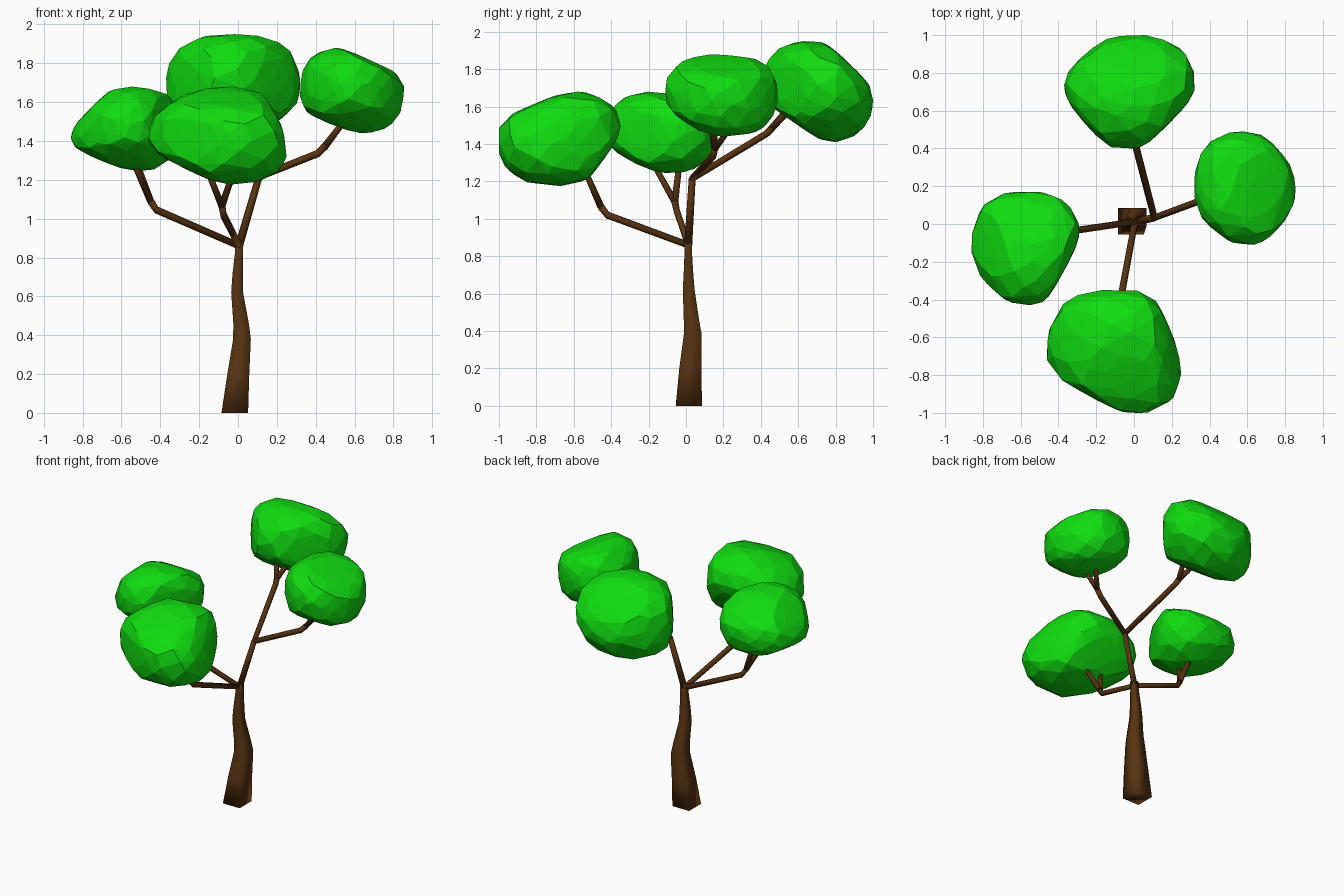
import bpy, bmesh, math, random
from mathutils import Vector

if "Cube" in bpy.data.objects:
    bpy.data.objects.remove(bpy.data.objects["Cube"])

random.seed(4)


def material(name, colour):
    m = bpy.data.materials.new(name)
    m.diffuse_color = (*colour, 1)
    m.use_nodes = True
    m.node_tree.nodes["Principled BSDF"].inputs["Base Color"].default_value = m.diffuse_color
    return m


BARK = material("bark brown", (0.10, 0.034, 0.006))
LEAF = material("leaf green", (0.005, 0.72, 0.005))


def finish(bm, name, mat, smooth=False):
    bmesh.ops.recalc_face_normals(bm, faces=bm.faces)
    me = bpy.data.meshes.new(name)
    bm.to_mesh(me)
    bm.free()
    me.materials.append(mat)
    for p in me.polygons:
        p.use_smooth = smooth
    ob = bpy.data.objects.new(name, me)
    bpy.context.collection.objects.link(ob)
    return ob


def loft(bm, rings):
    """Join rings of points into a closed tube."""
    rows = [[bm.verts.new(p) for p in r] for r in rings]
    n = len(rows[0])
    for a, b in zip(rows, rows[1:]):
        for i in range(n):
            j = (i + 1) % n
            bm.faces.new((a[i], a[j], b[j], b[i]))
    bm.faces.new(rows[0][::-1])
    bm.faces.new(rows[-1])


def branch(name, path, r0, r1, sides=6):
    pts = [Vector(p) for p in path]
    rings = []
    for i, p in enumerate(pts):
        t = (pts[min(i + 1, len(pts) - 1)] - pts[max(i - 1, 0)]).normalized()
        u = t.cross(Vector((0.31, 0.95, 0.05))).normalized()
        v = t.cross(u)
        r = r0 + (r1 - r0) * i / (len(pts) - 1)
        rings.append([p + r * (u * math.cos(a) + v * math.sin(a))
                      for a in (math.tau * k / sides for k in range(sides))])
    bm = bmesh.new()
    loft(bm, rings)
    finish(bm, name, BARK, True)


def leaf_clump(name, lo, hi, cuts, count=120, p=2.5):
    """Faceted rounded mass filling the box lo-hi; cuts are (normal, distance) flats."""
    pts = []
    for i in range(count):
        z = 1 - 2 * (i + 0.5) / count
        a = i * math.pi * (3 - math.sqrt(5))
        s = math.sqrt(1 - z * z)
        d = Vector((s * math.cos(a), s * math.sin(a), z))
        d += Vector([random.uniform(-0.09, 0.09) for _ in range(3)])
        d.normalize()
        r = sum(abs(c) ** p for c in d) ** (-1 / p)
        for n, dist in cuts:
            k = d.dot(Vector(n).normalized())
            if k > 0.05:
                # soft minimum keeps the flats gently curved
                r = (r ** -12 + (dist / k) ** -12) ** (-1 / 12)
        pts.append(d * r)
    low = [min(q[k] for q in pts) for k in range(3)]
    top = [max(q[k] for q in pts) for k in range(3)]
    bm = bmesh.new()
    for q in pts:
        bm.verts.new([lo[k] + (hi[k] - lo[k]) * (q[k] - low[k]) / (top[k] - low[k])
                      for k in range(3)])
    res = bmesh.ops.convex_hull(bm, input=bm.verts)
    loose = [v for v in bm.verts if not v.link_faces]
    bmesh.ops.delete(bm, geom=loose, context='VERTS')
    finish(bm, name, LEAF)


# Trunk: square sections as (z, x0, x1, y0, y1)
sections = [(0, -0.085, 0.052, -0.055, 0.085), (0.2, -0.055, 0.058, -0.036, 0.083),
            (0.38, -0.025, 0.066, -0.012, 0.084), (0.46, -0.024, 0.056, -0.012, 0.07),
            (0.62, -0.035, 0.026, -0.017, 0.046), (0.72, -0.028, 0.025, -0.012, 0.038),
            (0.82, -0.016, 0.026, -0.008, 0.032), (0.89, -0.012, 0.028, -0.006, 0.03)]
bm = bmesh.new()
loft(bm, [[(x0, y0, z), (x1, y0, z), (x1, y1, z), (x0, y1, z)]
          for z, x0, x1, y0, y1 in sections])
finish(bm, "trunk", BARK, True)

# Limbs from the trunk fork, each ending in two twigs
fork = (0.005, 0.012, 0.86)
upper = (0.108, 0.033, 1.215)
branch("upper_trunk", [fork, upper], 0.022, 0.019)
limbs = {
    "left": (fork, (-0.42, -0.05, 1.045), (-0.45, -0.06, 1.09),
             [(-0.56, -0.2, 1.34), (-0.54, -0.03, 1.34)]),
    "front": (fork, (-0.075, -0.42, 1.02), (-0.083, -0.455, 1.065),
              [(-0.17, -0.55, 1.28), (-0.01, -0.55, 1.28)]),
    "right": (upper, (0.41, 0.145, 1.335), (0.45, 0.155, 1.375),
              [(0.56, 0.13, 1.52), (0.56, 0.26, 1.52)]),
    "back": (upper, (0.005, 0.43, 1.455), (-0.005, 0.46, 1.485),
             [(0.04, 0.59, 1.62), (-0.09, 0.57, 1.62)]),
}
for side, (start, bend, split, tips) in limbs.items():
    branch(side + "_limb", [start, bend, split], 0.018, 0.02)
    for i, tip in enumerate(tips):
        branch(f"{side}_twig_{i + 1}", [split, tip], 0.019, 0.015)

# Leaf clumps
leaf_clump("front_leaves", (-0.46, -1.0, 1.175), (0.25, -0.35, 1.68),
           [((0.93, 0.35, 0), 0.82), ((-0.53, -0.85, 0), 0.8), ((-0.59, 0, -0.81), 0.83),
            ((0.93, 0, 0.36), 0.86), ((0, 0.87, -0.48), 0.82), ((0, -0.49, 0.87), 0.82),
            ((-0.7, 0, 0.7), 0.95)])
leaf_clump("left_leaves", (-0.86, -0.43, 1.245), (-0.29, 0.17, 1.68),
           [((-0.8, 0, 0.6), 0.8), ((-0.5, 0, -0.87), 0.86), ((0.87, -0.49, 0), 0.79),
            ((0, 0.6, 0.8), 0.84), ((0, -0.6, -0.8), 0.88), ((-0.7, -0.7, 0), 0.95)])
leaf_clump("right_leaves", (0.32, -0.11, 1.44), (0.855, 0.49, 1.88),
           [((0.47, 0, 0.88), 0.75), ((-0.44, 0, -0.9), 0.87), ((0, -0.65, -0.75), 0.9),
            ((0.7, 0.7, 0), 0.97), ((-0.6, -0.8, 0), 0.97), ((0.7, -0.7, 0), 0.98)])
leaf_clump("back_leaves", (-0.37, 0.40, 1.41), (0.32, 1.0, 1.95),
           [((0, -0.61, -0.79), 0.7), ((0, 0.73, 0.68), 0.8), ((0.76, -0.65, 0), 0.8),
            ((-0.8, -0.6, 0), 0.86), ((-0.7, 0.7, 0), 0.95), ((0.7, 0, -0.7), 0.92)])
